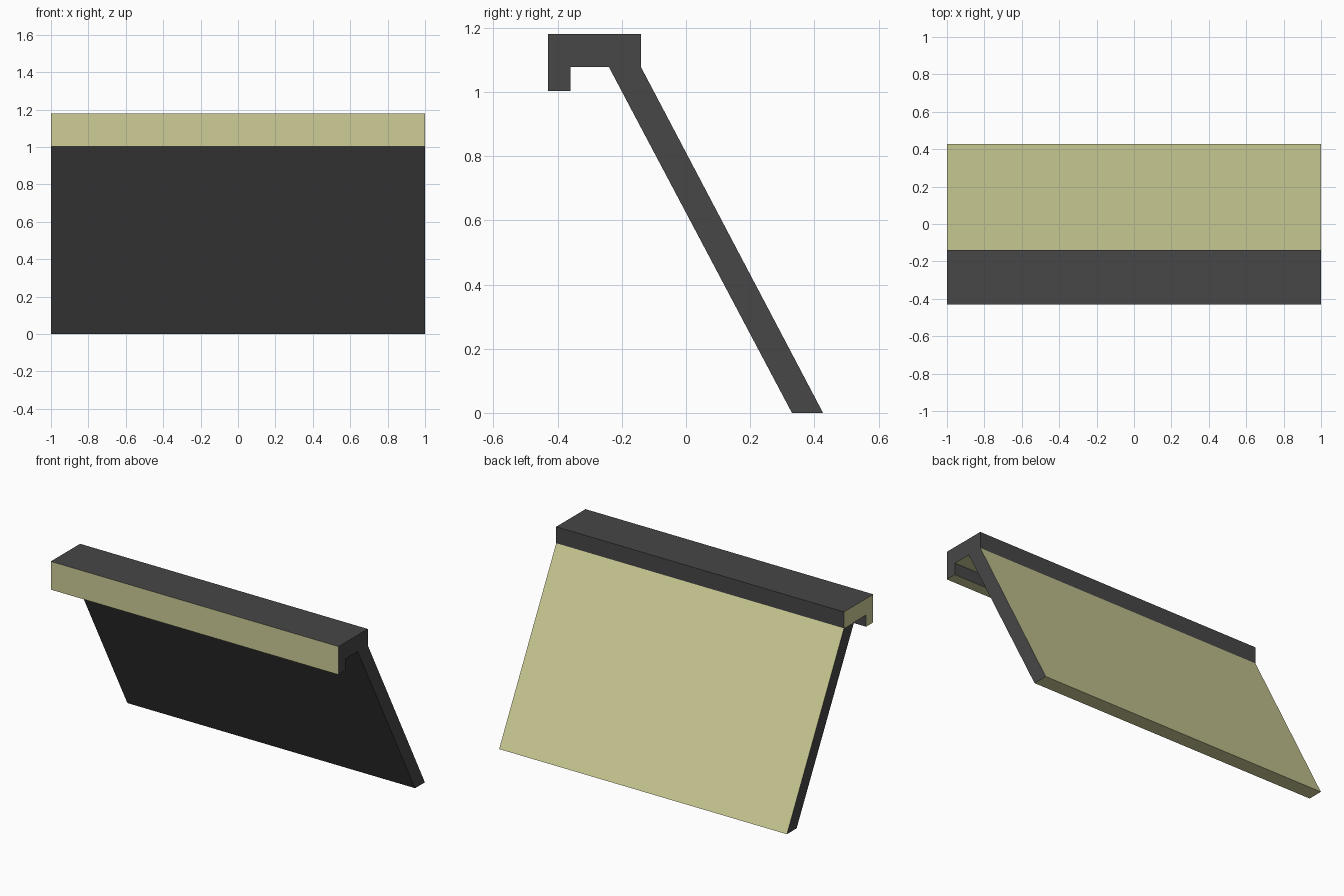
import bpy
import bmesh

if "Cube" in bpy.data.objects:
    bpy.data.objects.remove(bpy.data.objects["Cube"], do_unlink=True)


def make_material(name, colour):
    mat = bpy.data.materials.new(name)
    mat.use_nodes = True
    mat.diffuse_color = colour
    mat.node_tree.nodes["Principled BSDF"].inputs["Base Color"].default_value = colour
    return mat


DARK, KHAKI = 0, 1
materials = [make_material("charcoal", (0.063, 0.063, 0.063, 1)),
             make_material("khaki", (0.61, 0.61, 0.31, 1))]


def extrude_profile(name, profile, right_end, left_end):
    """Extrude (y, z, colour of the side to the next point) along x.
    A colour of None leaves that side open, where two parts join."""
    bm = bmesh.new()
    low = [bm.verts.new((-1, y, z)) for y, z, _ in profile]
    high = [bm.verts.new((1, y, z)) for y, z, _ in profile]
    bm.faces.new(low).material_index = right_end
    bm.faces.new(high[::-1]).material_index = left_end
    for i, (_, _, colour) in enumerate(profile):
        j = (i + 1) % len(profile)
        if colour is not None:
            side = bm.faces.new((low[i], high[i], high[j], low[j]))
            side.material_index = colour
    mesh = bpy.data.meshes.new(name)
    for mat in materials:
        mesh.materials.append(mat)
    bm.to_mesh(mesh)
    bm.free()
    obj = bpy.data.objects.new(name, mesh)
    bpy.context.collection.objects.link(obj)
    return obj


# Hooked rail along the top, with a lip hanging down at the front
extrude_profile("hooked_rail", [
    (-0.43, 1.003, KHAKI),   # front of lip
    (-0.43, 1.18, DARK),     # top
    (-0.14, 1.18, DARK),     # back
    (-0.14, 1.077, None),    # joint with the panel
    (-0.24, 1.077, KHAKI),   # underside
    (-0.36, 1.077, DARK),    # inside of lip
    (-0.36, 1.003, KHAKI),   # bottom of lip
], KHAKI, DARK)

# Sloping panel that runs down and back from the rail
extrude_profile("sloping_panel", [
    (-0.24, 1.077, None),    # joint with the rail
    (-0.14, 1.077, KHAKI),   # back slope
    (0.427, 0, KHAKI),       # foot
    (0.33, 0, DARK),         # front slope
], DARK, DARK)
